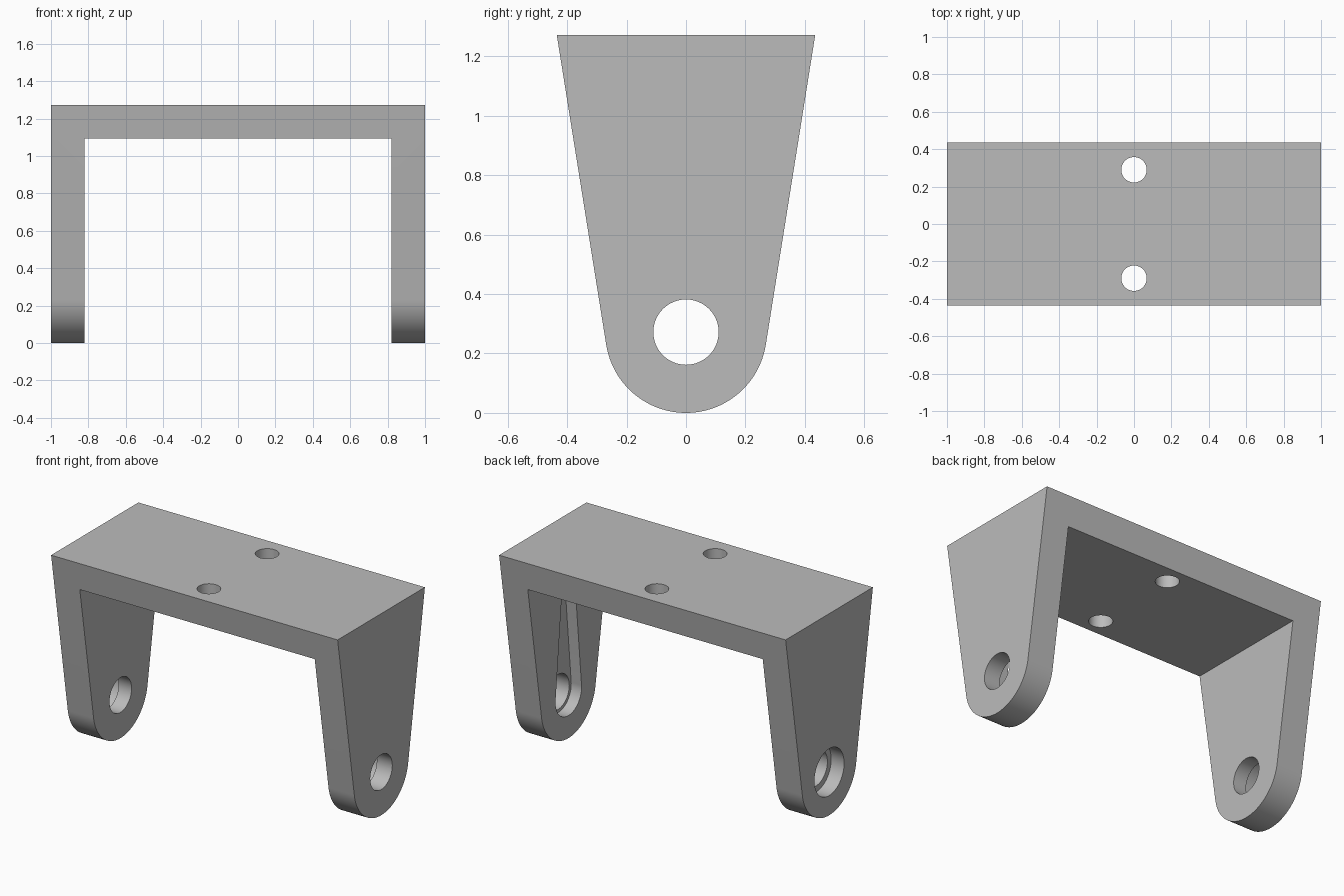
import bpy
import bmesh
from math import sin, cos, pi, asin, acos, atan2, hypot

old = bpy.data.objects.get("Cube")
if old:
    bpy.data.objects.remove(old, do_unlink=True)

HEIGHT, HALF_DEPTH, WALL = 1.272, 0.435, 0.18
PIVOT, FOOT = 0.272, 0.272          # pivot height and foot radius
INNER = 1 - WALL

grey = bpy.data.materials.new("Grey")
grey.use_nodes = True
grey.diffuse_color = (0.5, 0.5, 0.5, 1)
grey.node_tree.nodes["Principled BSDF"].inputs["Base Color"].default_value = (0.5, 0.5, 0.5, 1)


def arc(cu, cv, r, start, end, n):
    """Points on an arc, in the plane of a profile."""
    return [(cu + r * cos(start + (end - start) * i / n),
             cv + r * sin(start + (end - start) * i / n)) for i in range(n + 1)]


def prism(name, profile, lo, hi, axis="X"):
    """Extrude a profile: (y, z) along X, or (x, y) along Z."""
    bm = bmesh.new()
    place = (lambda u, v: (lo, u, v)) if axis == "X" else (lambda u, v: (u, v, lo))
    face = bm.faces.new([bm.verts.new(place(u, v)) for u, v in profile])
    new = bmesh.ops.extrude_face_region(bm, geom=[face])["geom"]
    step = (hi - lo, 0, 0) if axis == "X" else (0, 0, hi - lo)
    bmesh.ops.translate(bm, vec=step, verts=[g for g in new if isinstance(g, bmesh.types.BMVert)])
    bmesh.ops.recalc_face_normals(bm, faces=bm.faces)
    mesh = bpy.data.meshes.new(name)
    bm.to_mesh(mesh)
    bm.free()
    mesh.materials.append(grey)
    obj = bpy.data.objects.new(name, mesh)
    bpy.context.collection.objects.link(obj)
    return obj


def circle(cu, cv, r, n=64):
    return arc(cu, cv, r, 0, 2 * pi, n)[:-1]


# Tapered body with a round foot, tangent to the sloping sides
rise = HEIGHT - PIVOT
tangent = atan2(rise, HALF_DEPTH) - acos(FOOT / hypot(rise, HALF_DEPTH))
outline = [(HALF_DEPTH, HEIGHT), (-HALF_DEPTH, HEIGHT)]
outline += arc(0, PIVOT, FOOT, pi - tangent, 2 * pi + tangent, 64)
bracket = prism("bracket", outline, -1, 1)

# Opening between the two legs
under = HEIGHT - WALL
cutters = [prism("opening_cutter", [(-1, -1), (1, -1), (1, under), (-1, under)], -INNER, INNER)]

# Pivot holes, and the counterbore outside the right leg
for side, x in (("left", 0.91), ("right", -0.91)):
    cutters.append(prism(side + "_pivot_cutter", circle(0, PIVOT, 0.11), x - 0.2, x + 0.2))
cutters.append(prism("counterbore_cutter", circle(0, PIVOT, 0.148), -1.1, -0.91))

# Tapered lever recess inside the left leg
big, small, length = 0.13, 0.07, 0.62
tilt = asin((big - small) / length)
lever = arc(0, PIVOT + length, small, tilt, pi - tilt, 24)
lever += arc(0, PIVOT, big, pi - tilt, 2 * pi + tilt, 40)
cutters.append(prism("lever_recess_cutter", lever, 0.7, INNER + 0.072))

# Screw holes through the top plate
for y in (-0.29, 0.29):
    cutters.append(prism("screw_hole_cutter", circle(0, y, 0.068, 48), 1, 1.4, "Z"))

bpy.ops.object.select_all(action="DESELECT")
bpy.context.view_layer.objects.active = bracket
bracket.select_set(True)
for cutter in cutters:
    cutter.hide_render = True
    cut = bracket.modifiers.new(cutter.name, "BOOLEAN")
    cut.operation, cut.solver, cut.object = "DIFFERENCE", "EXACT", cutter
    bpy.ops.object.modifier_apply(modifier=cut.name)
    bpy.data.objects.remove(cutter, do_unlink=True)

bpy.ops.object.shade_smooth_by_angle(angle=pi / 6)
